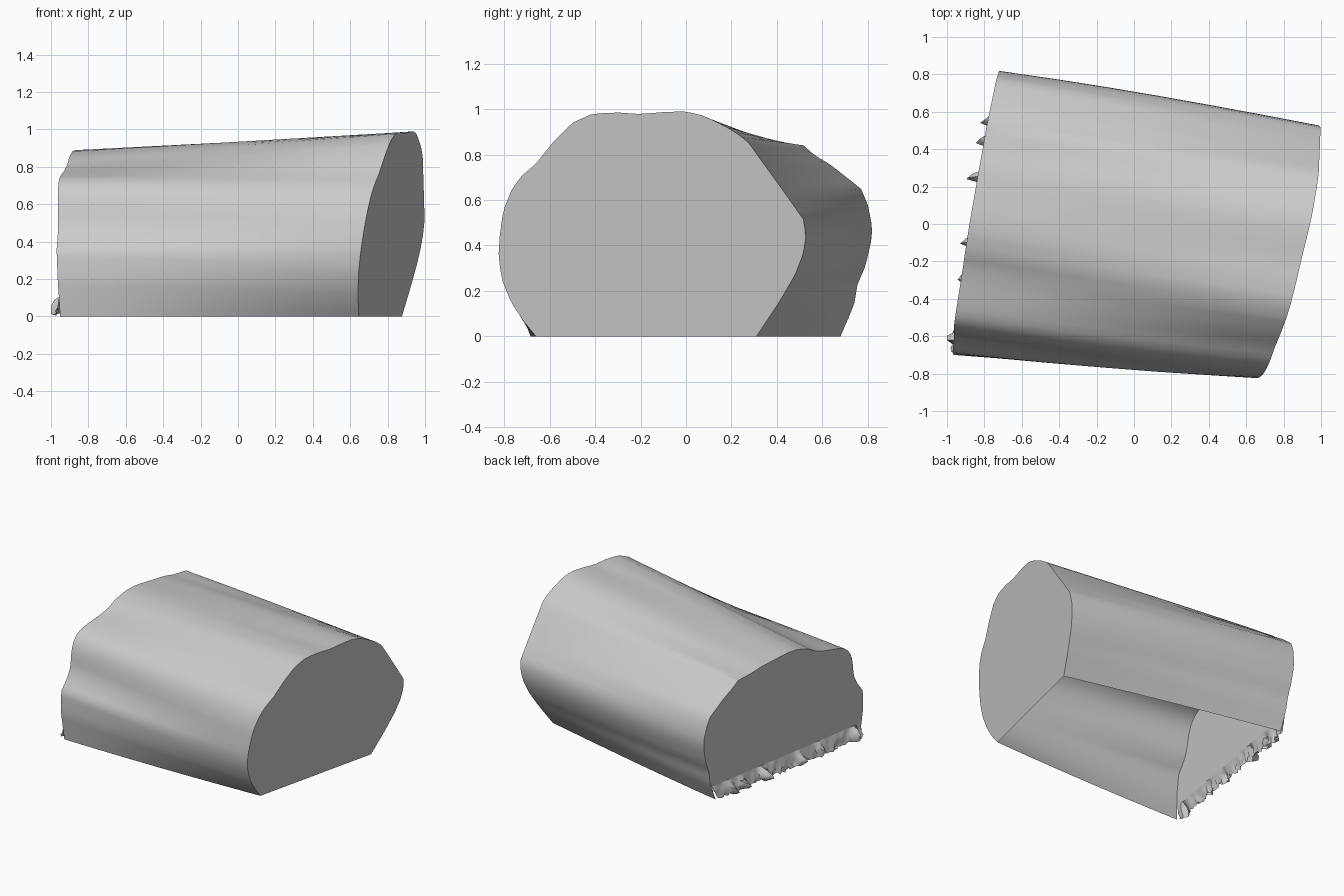
import bpy, bmesh, random
from mathutils import Vector

if "Cube" in bpy.data.objects:
    bpy.data.objects.remove(bpy.data.objects["Cube"])

random.seed(4)
N = 72        # points around the shell
TEAR = 0.11   # height of the torn strip under the left end

# End outlines as (y, z), from front foot over the top to back foot
RIGHT = [(-.66, 0), (-.71, .06), (-.77, .15), (-.81, .25), (-.825, .35), (-.82, .44),
         (-.805, .55), (-.77, .64), (-.73, .70), (-.66, .76), (-.58, .86), (-.5, .94),
         (-.41, .98), (-.3, .985), (-.2, .978), (-.1, .987), (0, .99), (.08, .97),
         (.2, .91), (.27, .86), (.45, .61), (.52, .51), (.527, .43), (.515, .36),
         (.48, .27), (.41, .15), (.31, 0)]
LEFT = [(-.68, 0), (-.69, .1), (-.70, .2), (-.69, .355), (-.63, .43), (-.595, .5), (-.58, .6),
        (-.56, .67), (-.51, .73), (-.44, .755), (-.3, .785), (-.22, .81), (-.15, .85), (-.05, .882),
        (.05, .89), (.2, .877), (.3, .87), (.4, .85), (.52, .84), (.56, .80), (.63, .76),
        (.77, .65), (.80, .58), (.82, .48), (.815, .42), (.79, .31), (.755, .23),
        (.74, .14), (.68, 0)]


def right_x(y, z):
    return .803 + .237 * y + .14 * z


def left_x(y, z):
    return -.835 + .17 * y - .05 * z


def resample(pts, n):
    """Evenly spaced points along a polyline."""
    pts = [Vector(p) for p in pts]
    dist = [0]
    for a, b in zip(pts, pts[1:]):
        dist.append(dist[-1] + (b - a).length)
    out, k = [], 0
    for i in range(n):
        d = dist[-1] * i / (n - 1)
        while k < len(pts) - 2 and dist[k + 1] < d:
            k += 1
        out.append(pts[k].lerp(pts[k + 1], (d - dist[k]) / (dist[k + 1] - dist[k])))
    return out


def finish(bm, name, angle):
    mesh = bpy.data.meshes.new(name)
    bm.to_mesh(mesh)
    bm.free()
    ob = bpy.data.objects.new(name, mesh)
    bpy.context.collection.objects.link(ob)
    bpy.ops.object.select_all(action='DESELECT')
    ob.select_set(True)
    bpy.context.view_layer.objects.active = ob
    bpy.ops.object.shade_smooth_by_angle(angle=angle)
    return ob


left = [Vector((left_x(*p), *p)) for p in resample(LEFT, N)]
right = [Vector((right_x(*p), *p)) for p in resample(RIGHT, N)]

# Curved shell: loft between the two ends, open underneath
bm = bmesh.new()
rings = []
STEPS = 6
for s in range(STEPS + 1):
    t = s / STEPS
    bulge = 1 + .018 * 4 * t * (1 - t)
    ring = []
    for a, b in zip(left, right):
        p = a.lerp(b, t)
        p.y *= bulge
        ring.append(bm.verts.new(p))
    rings.append(ring)
for r0, r1 in zip(rings, rings[1:]):
    for i in range(N - 1):
        bm.faces.new((r0[i], r0[i + 1], r1[i + 1], r1[i]))
# Flat right cut
bm.faces.new(rings[-1])
bmesh.ops.recalc_face_normals(bm, faces=bm.faces)
finish(bm, "shell", .6)

# Left cut, ending above the torn strip
bm = bmesh.new()
bm.faces.new([bm.verts.new(p) for p in reversed(left)])
bmesh.ops.bisect_plane(bm, geom=bm.verts[:] + bm.edges[:] + bm.faces[:],
                       plane_co=(0, 0, TEAR), plane_no=(0, 0, 1), clear_inner=True)
bm.normal_update()
if bm.faces[:][0].normal.x > 0:
    bmesh.ops.reverse_faces(bm, faces=bm.faces)
finish(bm, "left_cut", .5)

# Torn strip: ragged rows bulging out beneath the left cut
bm = bmesh.new()
COLS, ROWS = 64, 4
spikes = {3: .065, 18: .03, 27: .045, 43: .085, 52: .06, 57: .05}
grid = []
for r in range(ROWS + 1):
    f = r / ROWS
    row = []
    for c in range(COLS + 1):
        u = c / COLS
        z = TEAR * (1 - f)
        y = -.685 + u * (.685 + .68 + .045 * (1 - f))
        out = 0
        if 0 < r:
            out = .018 * f + random.uniform(-.004, .02) * f ** .5
            out += spikes.get(c, spikes.get(c - 1, 0) * .6) * (1 if r in (2, 3) else .35)
            z = max(0, z + random.uniform(-.012, .012))
        if r == ROWS:
            z = random.uniform(0, .02)
        row.append(bm.verts.new((max(-1, left_x(y, z) - out), y, z)))
    grid.append(row)
for a, b in zip(grid, grid[1:]):
    for c in range(COLS):
        bm.faces.new((a[c], b[c], b[c + 1], a[c + 1]))
bm.normal_update()
if sum(f.normal.x for f in bm.faces) > 0:
    bmesh.ops.reverse_faces(bm, faces=bm.faces)
finish(bm, "torn_edge", .8)
